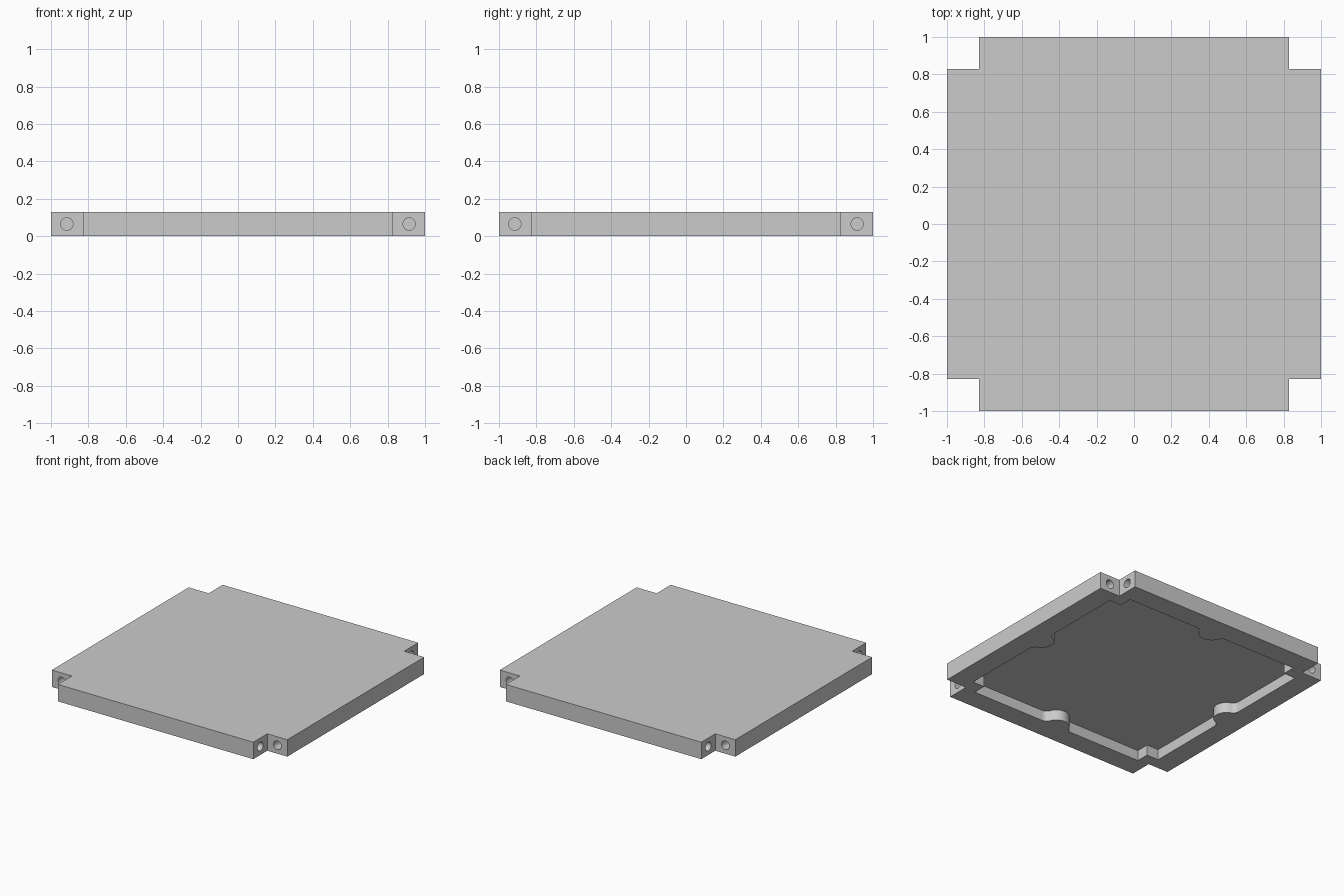
import bpy
import bmesh
from math import sin, cos, pi, asin, sqrt, radians
from mathutils import Matrix, Vector

if "Cube" in bpy.data.objects:
    bpy.data.objects.remove(bpy.data.objects["Cube"], do_unlink=True)

HEIGHT = 0.13      # plate thickness
NOTCH = 0.83       # where the square corner notches begin
POCKET = 0.84      # half width of the underside pocket
STEP = 0.74        # where the pocket's corner steps begin
DEPTH = 0.08       # pocket depth
BOSS, FILLET = 0.09, 0.05
HOLE_R, HOLE_DEPTH = 0.033, 0.1

grey = bpy.data.materials.new("light grey")
grey.use_nodes = True
grey.diffuse_color = (0.6, 0.6, 0.6, 1)
grey.node_tree.nodes["Principled BSDF"].inputs["Base Color"].default_value = (0.6, 0.6, 0.6, 1)


def arc(cx, cy, r, start, end, steps):
    return [(cx + r * cos(start + (end - start) * i / steps),
             cy + r * sin(start + (end - start) * i / steps)) for i in range(steps + 1)]


def four_sides(side):
    """Repeat the outline of one side around the square."""
    return [p for k in range(4)
            for p in [Matrix.Rotation(k * pi / 2, 2) @ Vector(q) for q in side]]


def finish(name, bm):
    bmesh.ops.recalc_face_normals(bm, faces=bm.faces)
    mesh = bpy.data.meshes.new(name)
    bm.to_mesh(mesh)
    bm.free()
    mesh.materials.append(grey)
    obj = bpy.data.objects.new(name, mesh)
    bpy.context.collection.objects.link(obj)
    return obj


def prism(name, outline, z0, z1):
    bm = bmesh.new()
    face = bm.faces.new([bm.verts.new((p[0], p[1], z0)) for p in outline])
    top = bmesh.ops.extrude_face_region(bm, geom=[face])["geom"]
    verts = [v for v in top if isinstance(v, bmesh.types.BMVert)]
    bmesh.ops.translate(bm, verts=verts, vec=(0, 0, z1 - z0))
    return finish(name, bm)


# Plate with a square notch in each corner
plate = prism("notched_plate",
              four_sides([(-NOTCH, -NOTCH), (-NOTCH, -1), (NOTCH, -1)]), 0, HEIGHT)

# Underside pocket, with a filleted round boss in the middle of each side
reach = sqrt((BOSS + FILLET) ** 2 - FILLET ** 2)
tilt = asin(FILLET / (BOSS + FILLET))
flare = arc(-reach, FILLET - POCKET, FILLET, -pi / 2, -tilt, 8)
crown = arc(0, -POCKET, BOSS, pi - tilt, tilt, 18)[1:-1]
boss = flare + crown + [(-x, y) for x, y in reversed(flare)]
side = [(-STEP, -STEP), (-STEP, -POCKET)] + boss + [(STEP, -POCKET)]
pocket = prism("pocket_cutter", four_sides(side), -0.05, DEPTH)

# Blind round holes in both walls of every notch
bm = bmesh.new()
middle = (1 + NOTCH) / 2
for k in range(4):
    turn = Matrix.Rotation(k * pi / 2, 4, 'Z')
    for x in (-middle, middle):
        place = Matrix.Translation((x, -NOTCH, HEIGHT / 2)) @ Matrix.Rotation(pi / 2, 4, 'X')
        bmesh.ops.create_cone(bm, cap_ends=True, segments=32, radius1=HOLE_R, radius2=HOLE_R,
                              depth=2 * HOLE_DEPTH, matrix=turn @ place)
holes = finish("hole_cutters", bm)

# Cut the pocket and holes, then discard the cutters
bpy.context.view_layer.objects.active = plate
plate.select_set(True)
for cutter in (pocket, holes):
    cutter.hide_render = True
    cut = plate.modifiers.new(cutter.name, 'BOOLEAN')
    cut.operation = 'DIFFERENCE'
    cut.solver = 'EXACT'
    cut.object = cutter
    bpy.ops.object.modifier_apply(modifier=cut.name)
    bpy.data.objects.remove(cutter, do_unlink=True)

bpy.ops.object.shade_smooth_by_angle(angle=radians(30))
